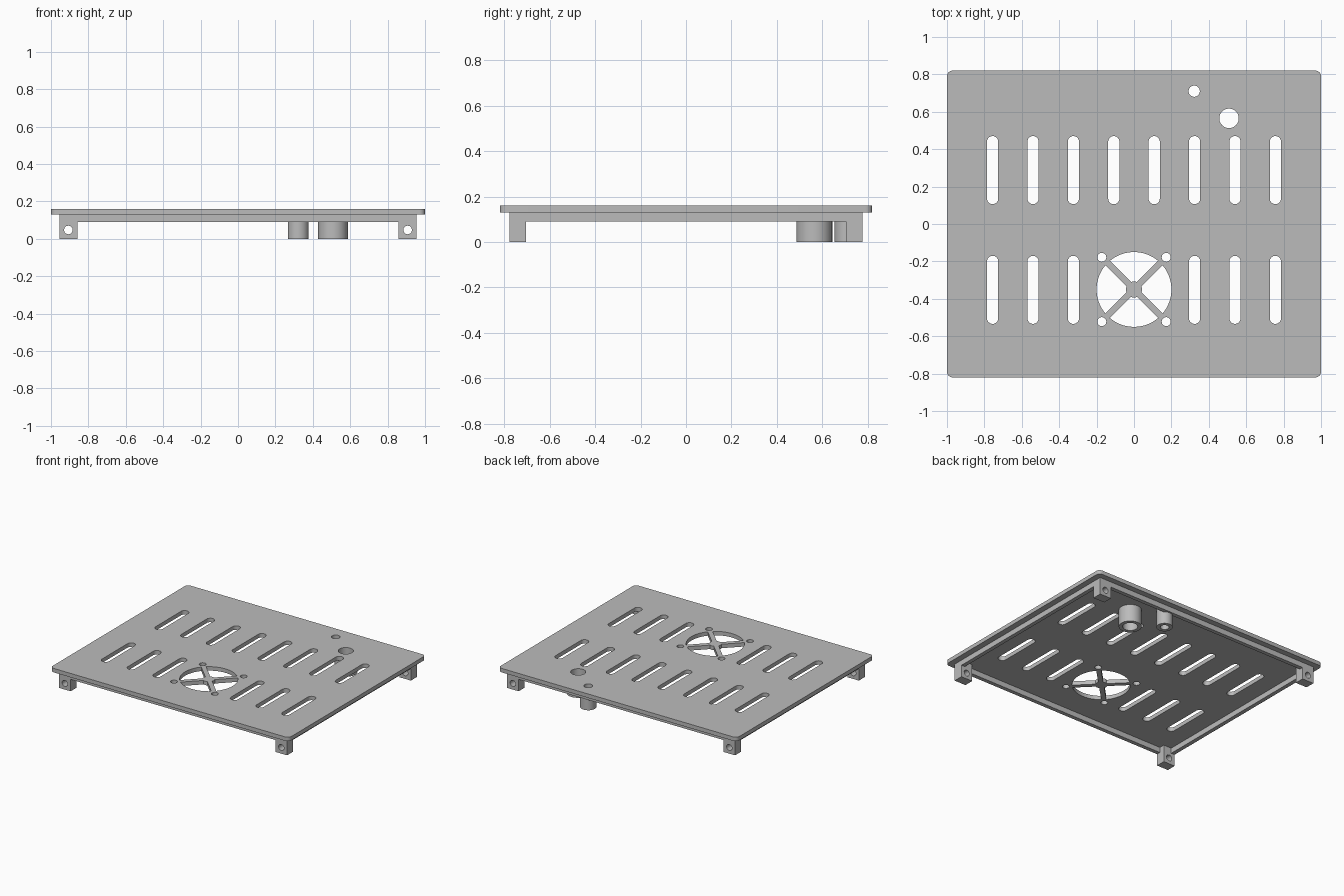
import bpy, bmesh
from math import pi, cos, sin, asin, radians
from mathutils import Matrix

if "Cube" in bpy.data.objects:
    bpy.data.objects.remove(bpy.data.objects["Cube"])

grey = bpy.data.materials.new("plain grey")
grey.use_nodes = True
grey.diffuse_color = (0.5, 0.5, 0.5, 1)
grey.node_tree.nodes["Principled BSDF"].inputs["Base Color"].default_value = (0.5, 0.5, 0.5, 1)


def arc(cx, cy, r, a0, a1, n):
    return [(cx + r * cos(a0 + (a1 - a0) * i / n), cy + r * sin(a0 + (a1 - a0) * i / n))
            for i in range(n + 1)]


def circle(cx, cy, r, n=40):
    return arc(cx, cy, r, 0, 2 * pi, n)[:-1]


def rounded(cx, cy, hx, hy, r, n=6):
    """Rectangle outline with rounded corners."""
    pts = []
    for k, (sx, sy) in enumerate([(1, 1), (-1, 1), (-1, -1), (1, -1)]):
        pts += arc(cx + sx * (hx - r), cy + sy * (hy - r), r, k * pi / 2, (k + 1) * pi / 2, n)
    return pts


def rect(cx, cy, hx, hy):
    return [(cx - hx, cy - hy), (cx + hx, cy - hy), (cx + hx, cy + hy), (cx - hx, cy + hy)]


def solid(name, loops, low, high, matrix=Matrix()):
    """Extrude an outline with holes from low to high."""
    bm = bmesh.new()
    for loop in loops:
        vs = [bm.verts.new((x, y, low)) for x, y in loop]
        for a, b in zip(vs, vs[1:] + vs[:1]):
            bm.edges.new((a, b))
    bmesh.ops.remove_doubles(bm, verts=bm.verts, dist=1e-5)
    bmesh.ops.triangle_fill(bm, edges=bm.edges, use_beauty=True, normal=(0, 0, 1))
    top = bmesh.ops.extrude_face_region(bm, geom=bm.faces[:])["geom"]
    bmesh.ops.translate(bm, vec=(0, 0, high - low),
                        verts=[v for v in top if isinstance(v, bmesh.types.BMVert)])
    bm.transform(matrix)
    bmesh.ops.recalc_face_normals(bm, faces=bm.faces)
    mesh = bpy.data.meshes.new(name)
    bm.to_mesh(mesh)
    bm.free()
    mesh.materials.append(grey)
    ob = bpy.data.objects.new(name, mesh)
    bpy.context.collection.objects.link(ob)
    bpy.ops.object.select_all(action='DESELECT')
    ob.select_set(True)
    bpy.context.view_layer.objects.active = ob
    bpy.ops.object.shade_smooth_by_angle(angle=radians(30))
    return ob


UNDER, TOP, RIM = 0.13, 0.16, 0.09
FAN_Y, FAN_R, HUB_R, SPOKE = -0.35, 0.2, 0.043, 0.017

# Cover plate openings: two rows of slots, the front row interrupted by the fan
holes = []
for i in range(8):
    x = (i - 3.5) * 0.216
    holes.append(rounded(x, 0.288, 0.03, 0.182, 0.03, 8))
    if abs(x) > 0.2:
        holes.append(rounded(x, -0.352, 0.03, 0.182, 0.03, 8))

# Fan windows between the diagonal spokes, and fan screw holes
outer, inner = asin(SPOKE / FAN_R), asin(SPOKE / HUB_R)
for k in range(4):
    a, b = k * pi / 2 - pi / 4, k * pi / 2 + pi / 4
    holes.append(arc(0, FAN_Y, FAN_R, a + outer, b - outer, 16)
                 + arc(0, FAN_Y, HUB_R, b - inner, a + inner, 6))
for sx in (-1, 1):
    for sy in (-1, 1):
        holes.append(circle(sx * 0.172, FAN_Y + sy * 0.172, 0.024, 24))

# Hollow posts under the plate: x, y, outer radius, bore radius
posts = {"small_post": (0.322, 0.71, 0.056, 0.03),
         "large_post": (0.508, 0.565, 0.079, 0.052)}
for name, (x, y, r, bore) in posts.items():
    holes.append(circle(x, y, bore))
    solid(name, [circle(x, y, r), circle(x, y, bore)], 0, UNDER)

solid("cover_plate", [rounded(0, 0, 1, 0.82, 0.03)] + holes, UNDER, TOP)

# Rim below the plate
solid("rim", [rect(0, 0, 0.955, 0.777), rect(0, 0, 0.925, 0.747)], RIM, UNDER)

# Corner legs, each with a screw hole running front to back
upright = Matrix.Rotation(pi / 2, 4, 'X')
for side, sx in (("left", 1), ("right", -1)):
    x = sx * 0.907
    outline = [rect(x, UNDER / 2, 0.048, UNDER / 2), circle(x, 0.047, 0.023, 24)]
    solid("front_" + side + "_leg", outline, 0.705, 0.777, upright)
    solid("back_" + side + "_leg", outline, -0.777, -0.705, upright)
